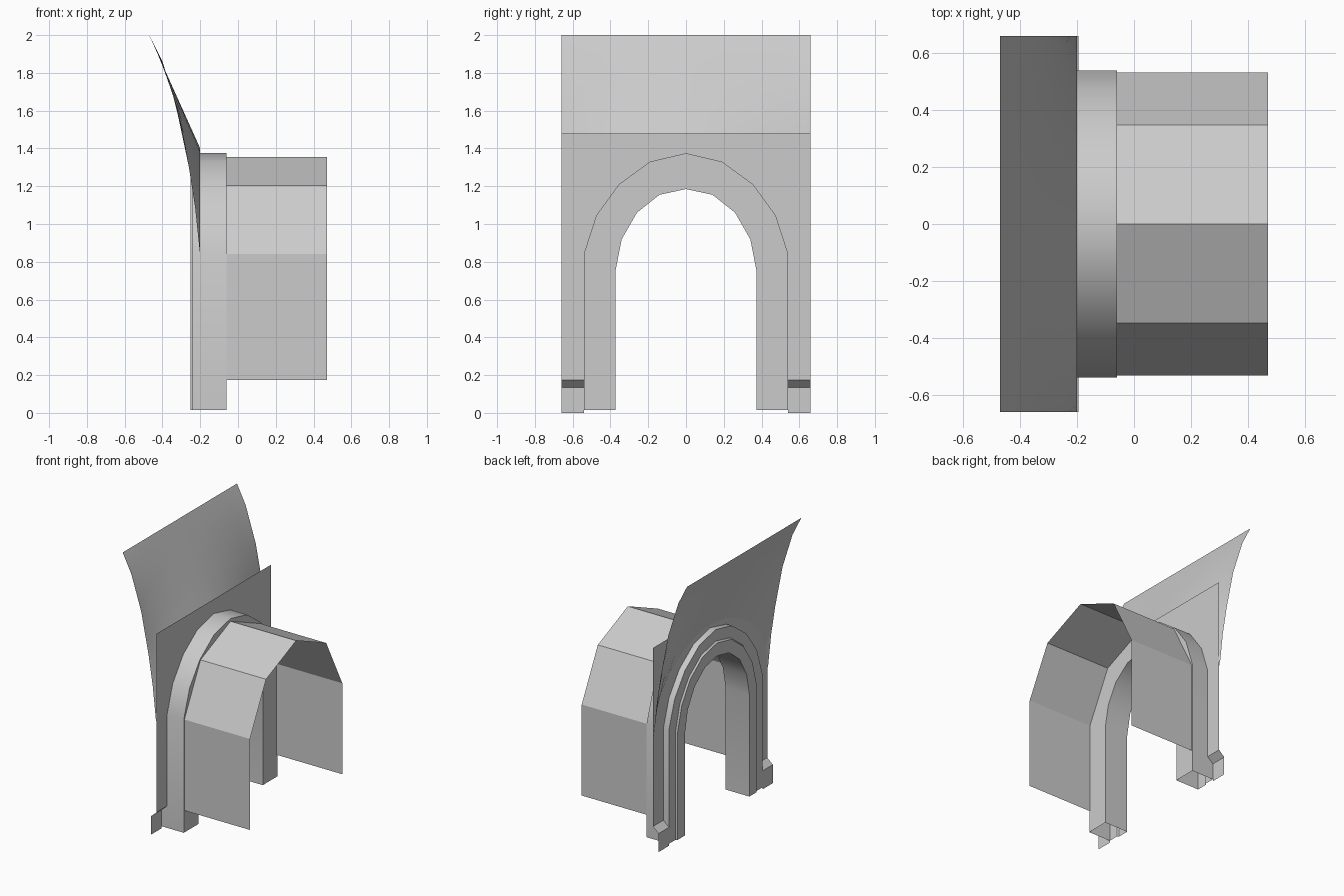
import bpy, math

if "Cube" in bpy.data.objects:
    bpy.data.objects.remove(bpy.data.objects["Cube"])

WALL_X = -0.2


def mirror(half):
    """Half outline running from +y up to the crown, mirrored to a full one."""
    return half + [(-y, z) for y, z in reversed(half[:-1])]


def loft(name, rows, smooth=None):
    """Skin a grid of point rows with quads."""
    n = len(rows[0])
    verts = [p for row in rows for p in row]
    faces = [(r * n + i, r * n + i + 1, (r + 1) * n + i + 1, (r + 1) * n + i)
             for r in range(len(rows) - 1) for i in range(n - 1)]
    mesh = bpy.data.meshes.new(name)
    mesh.from_pydata(verts, [], faces)
    obj = bpy.data.objects.new(name, mesh)
    bpy.context.collection.objects.link(obj)
    if smooth:
        bpy.context.view_layer.objects.active = obj
        obj.select_set(True)
        bpy.ops.object.shade_smooth_by_angle(angle=math.radians(smooth))
        obj.select_set(False)
    return obj


def at_x(outline, x):
    return [(x, y, z) for y, z in outline]


# Arch outlines, from foot to crown
outer = mirror([(0.54, 0.015), (0.54, 0.845), (0.475, 1.045),
                (0.355, 1.21), (0.19, 1.33), (0, 1.375)])
inner = mirror([(0.372, 0.015), (0.372, 0.76), (0.34, 0.92),
                (0.26, 1.06), (0.14, 1.155), (0, 1.185)])


def between(t):
    return [(a + (c - a) * t, b + (d - b) * t)
            for (a, b), (c, d) in zip(inner, outer)]


# Hollow arch moulding with a small step on its outer face
section = [(1, -0.06), (0, -0.06), (0, -0.252), (0.5, -0.252),
           (0.55, -0.24), (1, -0.24), (1, -0.06)]
loft("arch_frame", [at_x(between(t), x) for t, x in section], smooth=35)

# Flat wall around the arch opening, kicking out into a skirt at the foot
SKIRT_X = -0.24
hole = mirror([(0.54, 0), (0.54, 0.135), (0.54, 0.175), (0.54, 0.845),
               (0.475, 1.045), (0.355, 1.21), (0.19, 1.33), (0, 1.375)])
border = mirror([(0.66, 0), (0.66, 0.135), (0.66, 0.175), (0.66, 0.845),
                 (0.66, 1.045), (0.66, 1.48), (0.19, 1.48), (0, 1.48)])


def wall_row(outline):
    return [(SKIRT_X if z < 0.15 else WALL_X + 0.005, y, z) for y, z in outline]


loft("wall_with_skirt", [wall_row(border), wall_row(hole)])

# Flared hood: arched lower edge sweeping out to a straight top edge
profile = [(0, 0), (0.22, 0.1), (0.40, 0.22), (0.66, 0.44), (0.88, 0.74), (1, 1)]
columns = []
for i in range(13):
    a = math.pi * i / 12
    y, low, blend = 0.66 * math.cos(a), 0.83 + 0.57 * math.sin(a), math.sin(a)
    columns.append([(WALL_X - 0.27 * (g + (f - g) * blend), y, low + (2 - low) * f)
                    for f, g in profile])
loft("flared_hood", columns, smooth=40)

# Faceted tunnel shell behind the arch
tunnel = mirror([(0.533, 0.175), (0.533, 0.84), (0.347, 1.205), (0, 1.355)])
loft("tunnel_shell", [at_x(tunnel, -0.06), at_x(tunnel, 0.47)])
